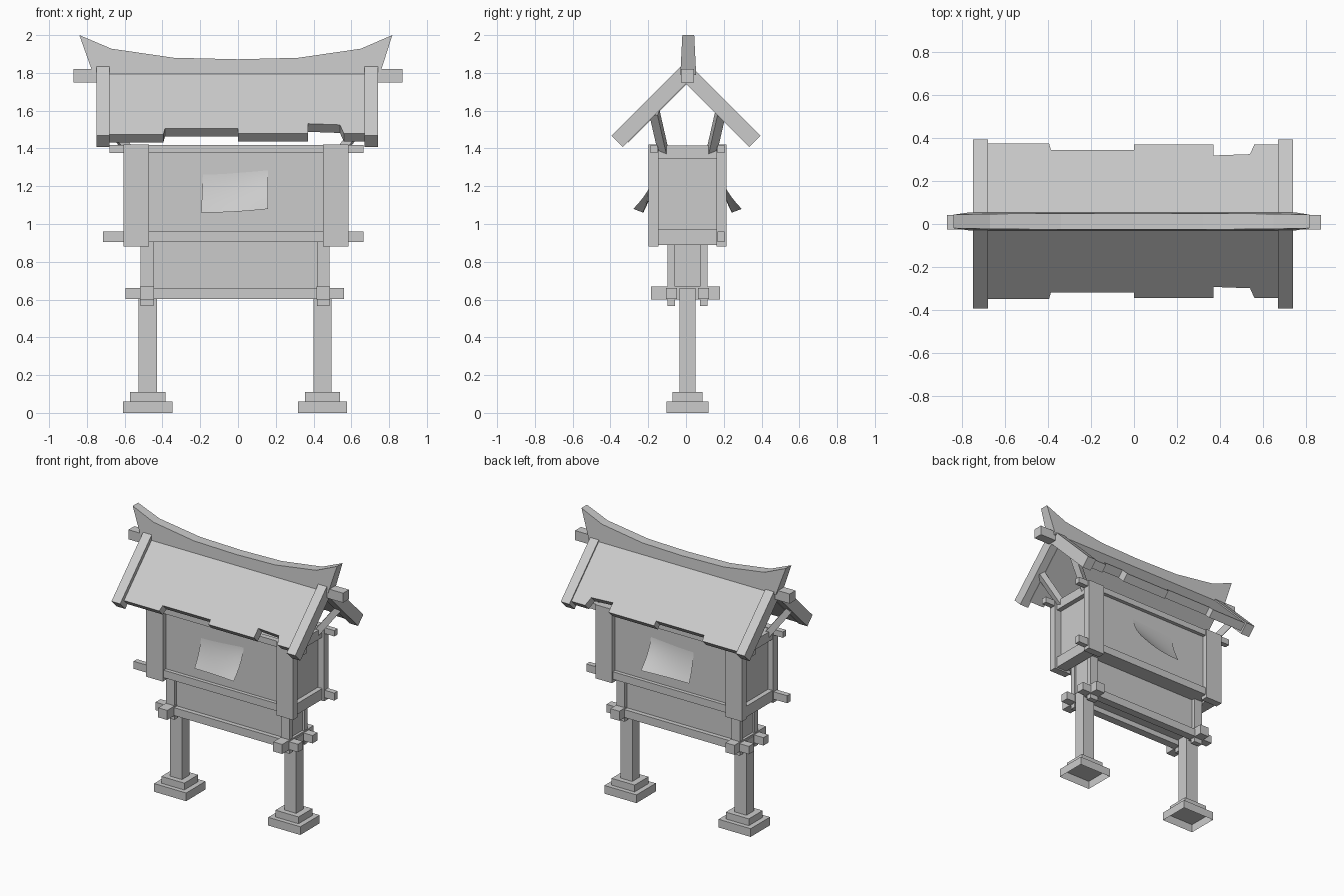
import bpy
import bmesh
from mathutils import Vector

default_cube = bpy.data.objects.get("Cube")
if default_cube:
    bpy.data.objects.remove(default_cube, do_unlink=True)

GREY = (0.6, 0.6, 0.6, 1.0)
material = bpy.data.materials.new("plain grey")
material.use_nodes = True
material.diffuse_color = GREY
material.node_tree.nodes["Principled BSDF"].inputs["Base Color"].default_value = GREY


def finish(name, bm, fix_normals=True):
    """Turn a bmesh into a named object with the shared material."""
    if fix_normals:
        bmesh.ops.recalc_face_normals(bm, faces=bm.faces)
    mesh = bpy.data.meshes.new(name)
    bm.to_mesh(mesh)
    bm.free()
    mesh.materials.append(material)
    obj = bpy.data.objects.new(name, mesh)
    bpy.context.collection.objects.link(obj)
    return obj


def box(name, x, y, z, open_bottom=False):
    """Box from (low, high) ranges on each axis."""
    bm = bmesh.new()
    bmesh.ops.create_cube(bm, size=1)
    for v in bm.verts:
        v.co = [r[0] if c < 0 else r[1] for c, r in zip(v.co, (x, y, z))]
    bmesh.ops.recalc_face_normals(bm, faces=bm.faces)
    if open_bottom:
        low = [f for f in bm.faces if f.normal.z < -0.9]
        bmesh.ops.delete(bm, geom=low, context='FACES')
    return finish(name, bm, False)


def loft(name, ring_a, ring_b):
    """Solid between two matching outlines."""
    bm = bmesh.new()
    a = [bm.verts.new(p) for p in ring_a]
    b = [bm.verts.new(p) for p in ring_b]
    bm.faces.new(a)
    bm.faces.new(b[::-1])
    for i in range(len(a)):
        j = (i + 1) % len(a)
        bm.faces.new((a[i], b[i], b[j], a[j]))
    return finish(name, bm)


def rod(name, start, end, width):
    """Square bar between two points."""
    start, end = Vector(start), Vector(end)
    axis = end - start
    bm = bmesh.new()
    bmesh.ops.create_cube(bm, size=1)
    turn = axis.to_track_quat('Z', 'Y')
    for v in bm.verts:
        size = Vector((width, width, axis.length))
        v.co = (start + end) / 2 + turn @ (v.co * size)
    return finish(name, bm)


# Everything below the roof is centred slightly off the origin
CX, CY = -0.015, 0.008
SIDES = (("right", -1), ("left", 1))
ENDS = (("front", -1), ("back", 1))


def span(centre, half):
    return (centre - half, centre + half)


def side_range(centre, sign, inner, outer):
    return tuple(sorted((centre + sign * inner, centre + sign * outer)))


# Stone bases, main posts and the lower frame's cross beams
for side, sx in SIDES:
    px = CX + sx * 0.463
    box(side + "_base_lower", span(px, 0.13), span(CY, 0.112), (0, 0.06), True)
    box(side + "_base_upper", span(px, 0.093), span(CY, 0.08), (0.06, 0.11))
    box(side + "_main_post", span(px, 0.048), span(CY, 0.043), (0.11, 0.66))
    box(side + "_cross_beam", side_range(CX, sx, 0.43, 0.503),
        (-0.185, 0.18), (0.6, 0.67))
    for end, sy in ENDS:
        box(f"{side}_{end}_short_post", side_range(CX, sx, 0.433, 0.5),
            side_range(CY, sy, 0.067, 0.105), (0.567, 0.91))

# Lower cabinet and long beams
box("lower_panel", span(CX, 0.485), span(CY, 0.08), (0.64, 0.92))
for end, sy in ENDS:
    box(end + "_long_beam", (-0.595, 0.56),
        side_range(CY, sy, 0.055, 0.113), (0.602, 0.66))

# Notice cabinet: recessed core, corner posts and rails
box("cabinet_core", span(CX, 0.55), span(CY, 0.17), (0.905, 1.4))
for side, sx in SIDES:
    for end, sy in ENDS:
        box(f"{side}_{end}_corner_post", side_range(CX + 0.005, sx, 0.46, 0.595),
            side_range(CY, sy, 0.153, 0.207), (0.88, 1.42))
    for level, z in (("lower", (0.89, 0.97)), ("upper", (1.345, 1.415))):
        box(f"{side}_{level}_side_rail", side_range(CX, sx, 0.5, 0.585),
            span(CY, 0.16), z)
for end, sy in ENDS:
    rail_y = side_range(CY, sy, 0.158, 0.197)
    box(end + "_upper_rail", (-0.68, 0.665), rail_y, (1.375, 1.418))
    lower_x = (-0.715, 0.55) if sy < 0 else (-0.57, 0.665)
    box(end + "_lower_rail", lower_x, rail_y, (0.905, 0.96))

# Braces reaching out to the gable boards
for side, sx in SIDES:
    for end, sy in ENDS:
        rod(f"{side}_{end}_brace", (CX + sx * 0.55, CY + sy * 0.125, 1.37),
            (CX + sx * 0.71, CY + sy * 0.175, 1.59), 0.045)

# Curling paper notices on both faces
COLS, ROWS = 8, 8
for end, sy in ENDS:
    bm = bmesh.new()
    grid = []
    for r in range(ROWS + 1):
        t = r / ROWS
        row = []
        for c in range(COLS + 1):
            u = c / COLS
            x = -0.183 + 0.343 * u - 0.012 * t * (1 - u)
            drop = 0.265 - 0.02 * u * u
            out = 0.166 + t ** 2 * (0.068 + 0.053 * u * u)
            row.append(bm.verts.new((x, CY + sy * out, 1.325 - drop * t)))
        grid.append(row)
    for r in range(ROWS):
        for c in range(COLS):
            quad = [grid[r][c], grid[r + 1][c], grid[r + 1][c + 1], grid[r][c + 1]]
            face = bm.faces.new(quad if sy < 0 else quad[::-1])
            face.smooth = True
    finish(end + "_paper", bm, False)

# Roof slopes with a ragged, broken eave
APEX, DEPTH, ROOF_Y = 1.837, 0.043, 0.013
eave = [(-0.69, 0.362), (-0.395, 0.362), (-0.387, 0.332), (0.0, 0.332),
        (0.0, 0.357), (0.37, 0.357), (0.37, 0.306), (0.54, 0.312),
        (0.56, 0.357), (0.68, 0.357)]
for end, sy in ENDS:
    top = [(0.68, 0), (-0.69, 0)]
    outer = [(x, ROOF_Y + sy * d, APEX - d) for x, d in top + eave]
    inner = [(x, ROOF_Y, APEX - 2 * DEPTH) for x, d in top]
    inner += [(x, ROOF_Y + sy * (d - DEPTH), APEX - d - DEPTH) for x, d in eave]
    loft(end + "_roof_slope", outer, inner)

# Gable boards: a chevron profile at each end
REACH, THICK, PEAK = 0.394, 0.06, 1.862
half = [(REACH, PEAK - REACH), (REACH - THICK, PEAK - REACH - THICK)]
chevron = [(0, PEAK)] + half + [(0, PEAK - 2 * THICK)]
chevron += [(-y, z) for y, z in half[::-1]]
for side, x in (("right", (-0.75, -0.68)), ("left", (0.67, 0.74))):
    loft(side + "_gable_board", *[[(e, y, z) for y, z in chevron] for e in x])

# Ridge beam and upswept ridge cap, tapering upwards
box("ridge_beam", (-0.87, 0.87), span(CY, 0.034), (1.75, 1.82))
curve = [(-0.84, 2.0), (-0.67, 1.928), (-0.34, 1.88), (0, 1.872),
         (0.32, 1.88), (0.65, 1.928), (0.817, 2.0)]
outline = curve + [(0.75, 1.79), (-0.765, 1.79)]


def cap_side(sign):
    return [(x, 0.012 + sign * (0.042 - 0.05 * (z - 1.79)), z) for x, z in outline]


loft("ridge_cap", cap_side(-1), cap_side(1))
